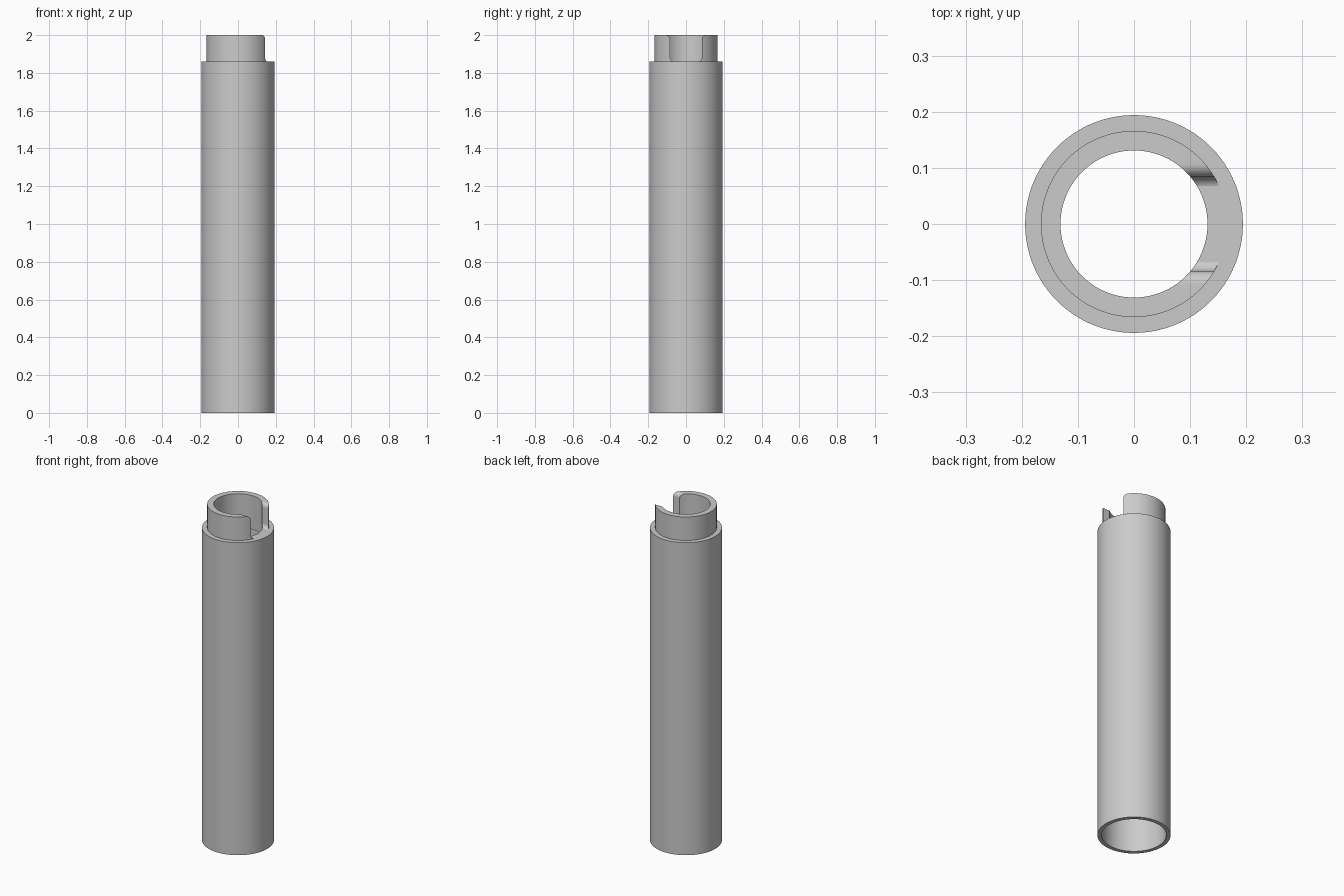
import bpy, bmesh, math

cube = bpy.data.objects.get("Cube")
if cube:
    bpy.data.objects.remove(cube, do_unlink=True)

SEGMENTS = 128
OUTER, SPIGOT, BORE, SOCKET = 0.194, 0.166, 0.131, 0.171
SHOULDER, TOP, SOCKET_TOP = 1.86, 2.0, 1.8

grey = bpy.data.materials.new("plain grey")
grey.use_nodes = True
colour = (0.6, 0.6, 0.6, 1)
grey.diffuse_color = colour
grey.node_tree.nodes["Principled BSDF"].inputs["Base Color"].default_value = colour


def make_object(name, bm):
    bmesh.ops.recalc_face_normals(bm, faces=bm.faces)
    mesh = bpy.data.meshes.new(name)
    bm.to_mesh(mesh)
    bm.free()
    mesh.materials.append(grey)
    obj = bpy.data.objects.new(name, mesh)
    bpy.context.collection.objects.link(obj)
    return obj


def lathe(name, profile):
    """Spin a closed (radius, height) profile about the z axis."""
    bm = bmesh.new()
    verts = [bm.verts.new((r, 0, z)) for r, z in profile]
    edges = [bm.edges.new((v, verts[i - 1])) for i, v in enumerate(verts)]
    bmesh.ops.spin(bm, geom=verts + edges, cent=(0, 0, 0), axis=(0, 0, 1),
                   angle=math.tau, steps=SEGMENTS, use_merge=True)
    bmesh.ops.remove_doubles(bm, verts=bm.verts, dist=1e-5)
    return make_object(name, bm)


def arc(cy, cz, radius, start, end, steps=10):
    angles = [math.radians(start + (end - start) * i / steps) for i in range(steps + 1)]
    return [(cy + radius * math.cos(a), cz + radius * math.sin(a)) for a in angles]


def smooth(obj):
    bpy.ops.object.select_all(action="DESELECT")
    obj.select_set(True)
    bpy.context.view_layer.objects.active = obj
    bpy.ops.object.shade_smooth_by_angle(angle=math.radians(30))


# Long tube, with a wide bore below and a narrow neck under the shoulder
body = lathe("tube_body", [(OUTER, 0), (OUTER, SHOULDER), (BORE, SHOULDER),
                           (BORE, SOCKET_TOP), (SOCKET, SOCKET_TOP), (SOCKET, 0)])

# Thin collar standing on the shoulder
foot = SHOULDER - 0.003
collar = lathe("top_collar", [(SPIGOT, foot), (SPIGOT, TOP), (BORE, TOP), (BORE, foot)])

# Notch cutter: rounded floor corners and flared rounded top corners
half, fillet, floor = 0.084, 0.023, SHOULDER - 0.001
side = arc(half - fillet, floor + fillet, fillet, -90, 0)
side += arc(half + fillet, TOP - fillet, fillet, 180, 90)
side.append((half + fillet, TOP + 0.05))
outline = side + [(-y, z) for y, z in reversed(side)]
bm = bmesh.new()
face = bm.faces.new([bm.verts.new((0.02, y, z)) for y, z in outline])
extruded = bmesh.ops.extrude_face_region(bm, geom=[face])["geom"]
bmesh.ops.translate(bm, vec=(0.3, 0, 0),
                    verts=[g for g in extruded if isinstance(g, bmesh.types.BMVert)])
cutter = make_object("notch_cutter", bm)

# Cut the notch out of the collar
cut = collar.modifiers.new("notch", "BOOLEAN")
cut.operation = "DIFFERENCE"
cut.solver = "EXACT"
cut.object = cutter
bpy.context.view_layer.objects.active = collar
bpy.ops.object.modifier_apply(modifier=cut.name)
bpy.data.objects.remove(cutter, do_unlink=True)

for part in (body, collar):
    smooth(part)
